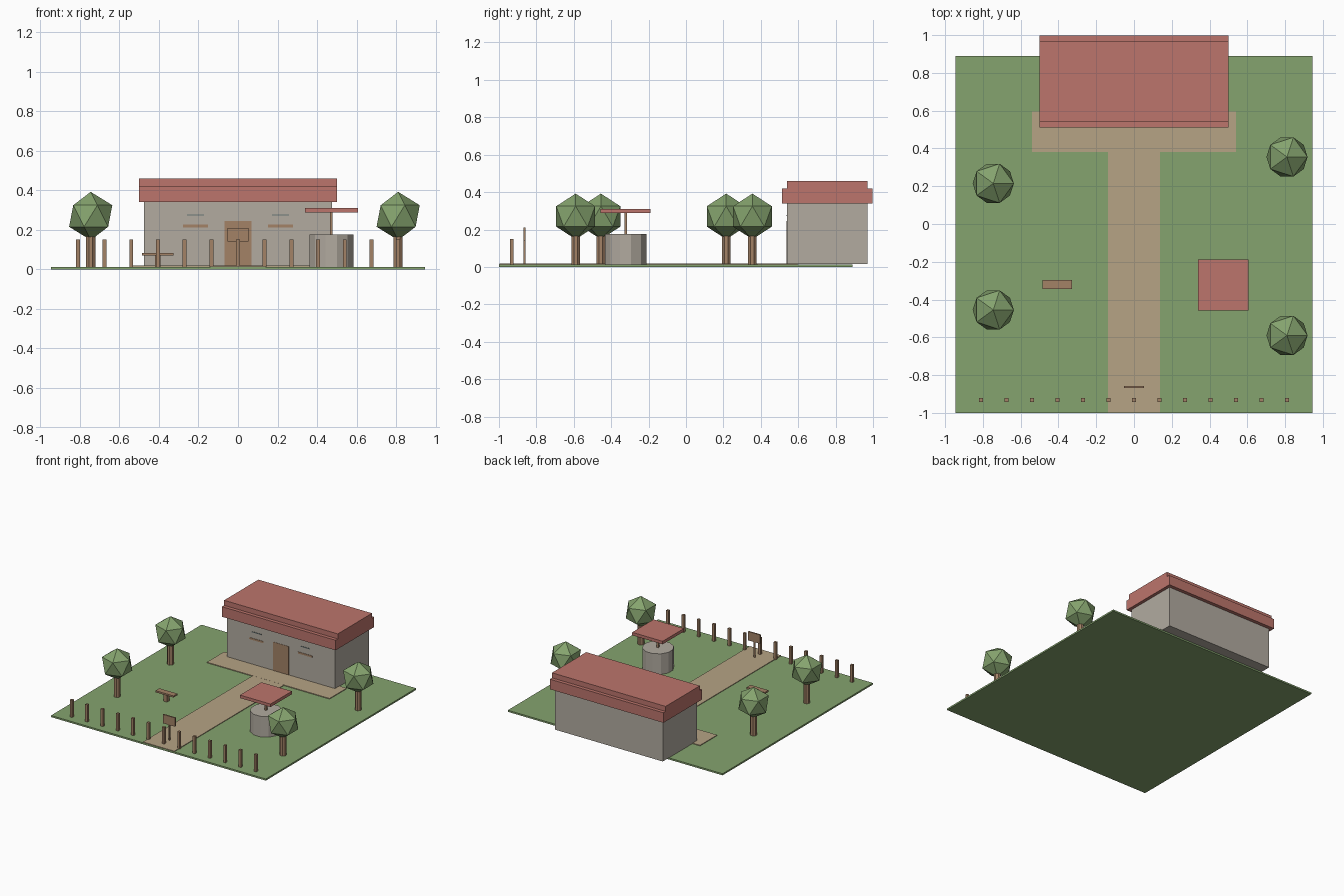
import bpy
import math

if "Cube" in bpy.data.objects:
    bpy.data.objects.remove(bpy.data.objects["Cube"])


def material(name, r, g, b):
    """Flat material from display values 0-255, stored as linear."""
    col = []
    for v in (r, g, b):
        v /= 255
        col.append(v / 12.92 if v <= 0.04045 else ((v + 0.055) / 1.055) ** 2.4)
    col.append(1)
    m = bpy.data.materials.new(name)
    m.use_nodes = True
    m.diffuse_color = col
    for n in m.node_tree.nodes:
        if n.type == 'BSDF_PRINCIPLED':
            n.inputs["Base Color"].default_value = col
            n.inputs["Roughness"].default_value = 0.9
    return m


GRASS = material("grass_green", 133, 163, 110)
ROOF = material("roof_red", 188, 117, 108)
STONE = material("stone_grey", 178, 171, 160)
PATH = material("path_sand", 182, 164, 133)
WOOD = material("wood_brown", 163, 130, 102)
GLASS = material("glass_slate", 105, 118, 118)


def finish(name, mat):
    ob = bpy.context.object
    ob.name = name
    ob.data.materials.clear()
    ob.data.materials.append(mat)
    return ob


def box(name, mat, x, y, z):
    """Box from its (min, max) range on each axis."""
    bpy.ops.mesh.primitive_cube_add(
        size=1, location=[(a + b) / 2 for a, b in (x, y, z)])
    bpy.context.object.scale = [b - a for a, b in (x, y, z)]
    bpy.ops.object.transform_apply(location=False, rotation=False, scale=True)
    return finish(name, mat)


def around(c, width):
    return (c - width / 2, c + width / 2)


def cylinder(name, mat, x, y, z, radius, sides):
    bpy.ops.mesh.primitive_cylinder_add(
        vertices=sides, radius=radius, depth=z[1] - z[0],
        location=(x, y, (z[0] + z[1]) / 2), rotation=(0, 0, math.pi / sides))
    return finish(name, mat)


TOP = 0.013   # top of the lawn

# Lawn and paths
box("lawn", GRASS, (-0.945, 0.945), (-1, 0.89), (0, TOP))
box("front_path", PATH, (-0.138, 0.138), (-0.998, 0.39), (TOP - 0.003, 0.018))
box("forecourt", PATH, (-0.54, 0.54), (0.38, 0.595), (TOP - 0.003, 0.0185))

# House
WALL = 0.54
box("house_walls", STONE, (-0.475, 0.475), (WALL, 0.97), (0.015, 0.345))
box("roof_eaves", ROOF, (-0.5, 0.5), (0.512, 0.998), (0.34, 0.42))
box("roof_cap", ROOF, (-0.5, 0.5), (0.54, 0.97), (0.415, 0.46))
box("door", WOOD, around(0, 0.138), (WALL - 0.002, WALL + 0.01), (0.016, 0.245))
for side, x in (("right", -0.215), ("left", 0.215)):
    front = (WALL - 0.003, WALL + 0.01)
    box(side + "_window_sill", WOOD, around(x, 0.125), front, (0.212, 0.226))
    box(side + "_window_slit", GLASS, around(x, 0.085), front, (0.272, 0.278))

# Trees
for i, (x, y) in enumerate([(-0.745, 0.215), (0.81, 0.355),
                            (-0.745, -0.455), (0.81, -0.59)], 1):
    cylinder(f"tree_trunk_{i}", WOOD, x, y, (TOP, 0.19), 0.025, 8)
    bpy.ops.mesh.primitive_ico_sphere_add(
        subdivisions=1, radius=0.122, location=(x, y, 0.27))
    finish(f"tree_crown_{i}", GRASS)

# Well with its canopy
WX, WY = 0.472, -0.323
cylinder("well_wall", STONE, WX, WY, (TOP, 0.177), 0.115, 12)
box("well_post", WOOD, around(WX, 0.014), around(WY, 0.014), (0.17, 0.29))
box("well_canopy", ROOF, around(WX, 0.268), around(WY, 0.268), (0.287, 0.311))

# Bench
box("bench_seat", WOOD, around(-0.406, 0.158), around(-0.32, 0.048), (0.07, 0.083))
box("bench_leg", WOOD, around(-0.406, 0.03), around(-0.32, 0.03), (TOP, 0.072))

# Blank notice board
box("board_post", WOOD, around(0, 0.011), around(-0.863, 0.009), (TOP, 0.15))
box("board_panel", WOOD, around(0, 0.106), around(-0.863, 0.011), (0.14, 0.21))

# Row of fence posts
for i in range(13):
    box(f"fence_post_{i + 1}", WOOD, around((i - 6) * 0.135, 0.02),
        around(-0.932, 0.02), (TOP, 0.15))
